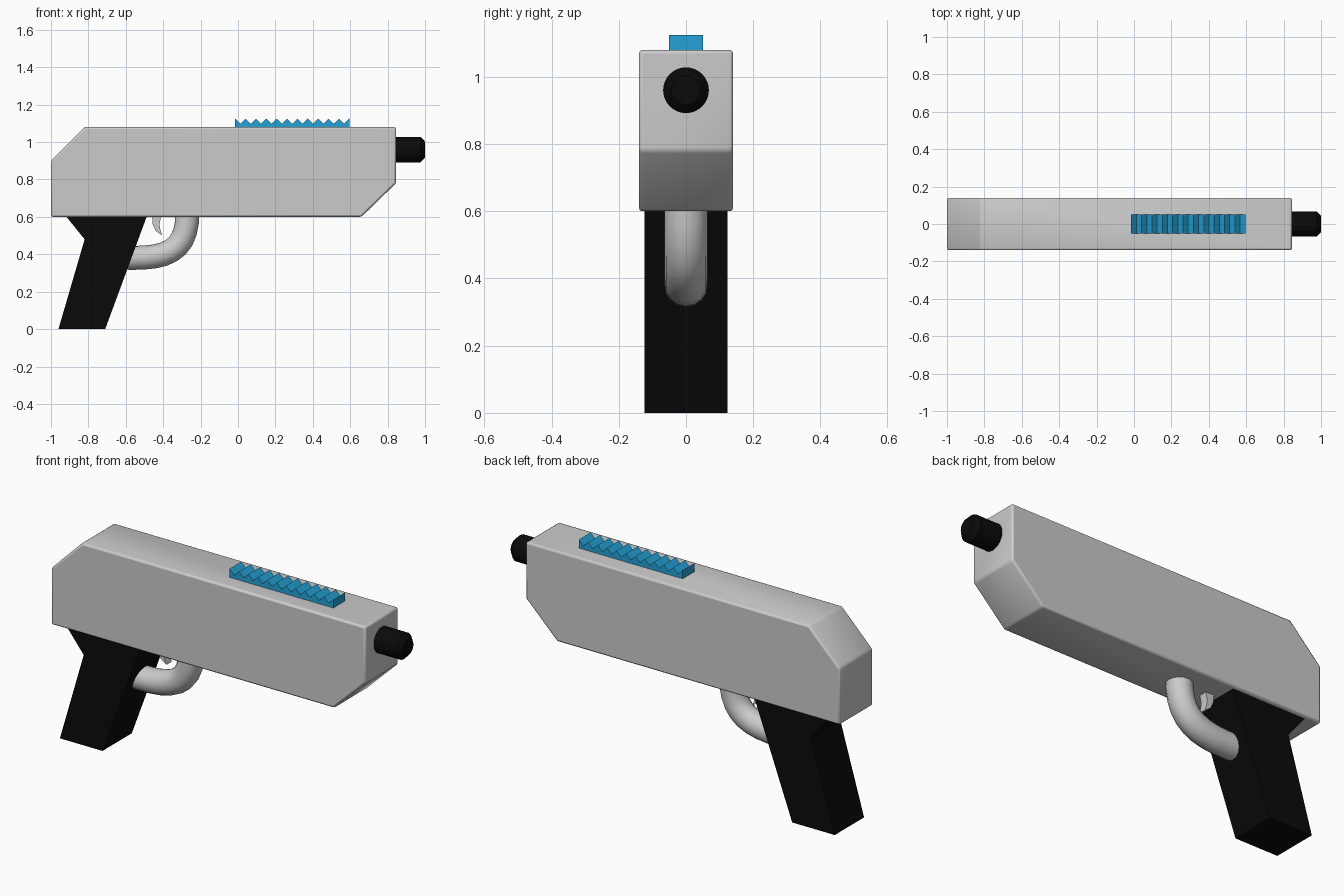
import bpy, bmesh, math

cube = bpy.data.objects.get("Cube")
if cube:
    bpy.data.objects.remove(cube, do_unlink=True)


def material(name, rgb):
    m = bpy.data.materials.new(name)
    m.use_nodes = True
    m.diffuse_color = (*rgb, 1)
    m.node_tree.nodes["Principled BSDF"].inputs["Base Color"].default_value = (*rgb, 1)
    return m


GREY = material("light grey", (0.6, 0.6, 0.6))
BLACK = material("black", (0.003, 0.003, 0.003))
BLUE = material("blue", (0.018, 0.36, 0.67))


def add_object(name, data, mat):
    ob = bpy.data.objects.new(name, data)
    bpy.context.collection.objects.link(ob)
    data.materials.append(mat)
    return ob


def extrude_profile(name, points, half_width, mat):
    """Side profile in x and z, given thickness along y."""
    bm = bmesh.new()
    face = bm.faces.new([bm.verts.new((x, -half_width, z)) for x, z in points])
    ext = bmesh.ops.extrude_face_region(bm, geom=[face])
    moved = [v for v in ext["geom"] if isinstance(v, bmesh.types.BMVert)]
    bmesh.ops.translate(bm, verts=moved, vec=(0, 2 * half_width, 0))
    bmesh.ops.recalc_face_normals(bm, faces=bm.faces)
    mesh = bpy.data.meshes.new(name)
    bm.to_mesh(mesh)
    bm.free()
    return add_object(name, mesh, mat)


def smooth(ob, degrees):
    bpy.ops.object.select_all(action="DESELECT")
    ob.select_set(True)
    bpy.context.view_layer.objects.active = ob
    bpy.ops.object.shade_smooth_by_angle(angle=math.radians(degrees))


# Main body with sloped rear top and front bottom
body = extrude_profile("body", [(-1, 0.6), (0.66, 0.6), (0.845, 0.78),
                                (0.845, 1.08), (-0.82, 1.08), (-1, 0.9)], 0.14, GREY)
bevel = body.modifiers.new("soft edges", "BEVEL")
bevel.width = 0.01
bevel.segments = 2
smooth(body, 60)

# Grip
extrude_profile("grip", [(-0.96, 0), (-0.71, 0), (-0.485, 0.61),
                         (-0.925, 0.61), (-0.82, 0.48)], 0.123, BLACK)

# Trigger, a thin crescent
extrude_profile("trigger", [(-0.46, 0.61), (-0.456, 0.56), (-0.44, 0.525), (-0.405, 0.5),
                            (-0.415, 0.53), (-0.42, 0.56), (-0.41, 0.61)], 0.022, GREY)

# Toothed rail on top
TEETH, START, END = 11, -0.015, 0.595
pitch = (END - START) / TEETH
teeth = [(START + i * pitch / 2, 1.098 if i % 2 else 1.125)
         for i in range(2 * TEETH + 1)]
extrude_profile("top_rail", [(END, 1.07), (START, 1.07)] + teeth, 0.05, BLUE)

# Trigger guard, a bent tube
curve = bpy.data.curves.new("trigger_guard", "CURVE")
curve.dimensions = "3D"
curve.bevel_depth = 0.064
curve.bevel_resolution = 6
curve.use_fill_caps = True
curve.resolution_u = 10
spline = curve.splines.new("BEZIER")
spline.bezier_points.add(1)
path = [((-0.64, 0.383), (-0.75, 0.383), (-0.38, 0.37)),
        ((-0.27, 0.63), (-0.27, 0.41), (-0.27, 0.7))]
for bp, (co, left, right) in zip(spline.bezier_points, path):
    bp.handle_left_type = bp.handle_right_type = "FREE"
    bp.co = (co[0], 0, co[1])
    bp.handle_left = (left[0], 0, left[1])
    bp.handle_right = (right[0], 0, right[1])
add_object("trigger_guard", curve, GREY)

# Muzzle with a chamfered tip
bpy.ops.mesh.primitive_cylinder_add(vertices=32, radius=0.068, depth=0.2,
                                    location=(0.9, 0, 0.96),
                                    rotation=(0, math.pi / 2, 0))
muzzle = bpy.context.object
muzzle.name = "muzzle"
muzzle.data.materials.append(BLACK)
chamfer = muzzle.modifiers.new("chamfer", "BEVEL")
chamfer.width = 0.025
chamfer.limit_method = "ANGLE"
smooth(muzzle, 30)
